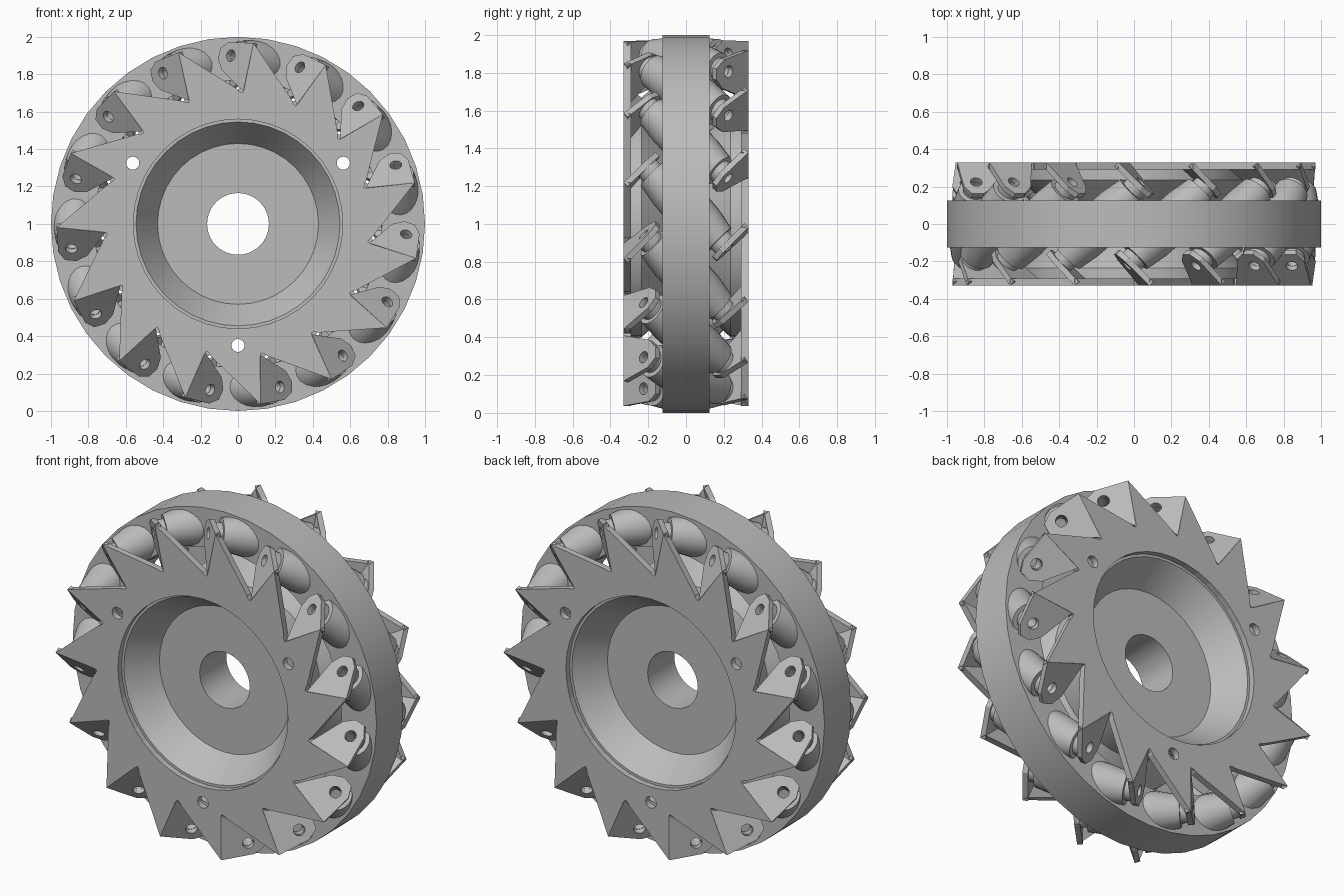
import bpy, bmesh, math
from math import cos, sin, pi, radians
from mathutils import Matrix, Vector

cube = bpy.data.objects.get("Cube")
if cube:
    bpy.data.objects.remove(cube, do_unlink=True)

COUNT = 15                      # rollers around the wheel
STEP = 2 * pi / COUNT
START = radians(270)
AXLE = 0.872                    # radius of the roller centres
PLATE_Y = -0.33                 # outer face of the front plate
CENTRE = Matrix.Translation((0, 0, 1))
FLIP = Matrix.Rotation(pi, 4, 'Z')

grey = bpy.data.materials.new("metal_grey")
grey.use_nodes = True
colour = (0.5, 0.5, 0.5, 1)
grey.diffuse_color = colour
grey.node_tree.nodes["Principled BSDF"].inputs["Base Color"].default_value = colour


def finish(bm, name):
    bmesh.ops.recalc_face_normals(bm, faces=bm.faces[:])
    mesh = bpy.data.meshes.new(name)
    bm.to_mesh(mesh)
    bm.free()
    mesh.materials.append(grey)
    return mesh


def place(mesh, name, matrix):
    ob = bpy.data.objects.new(name, mesh)
    ob.matrix_world = CENTRE @ matrix
    bpy.context.collection.objects.link(ob)
    return ob


def smooth(ob):
    bpy.ops.object.select_all(action='DESELECT')
    ob.select_set(True)
    bpy.context.view_layer.objects.active = ob
    bpy.ops.object.shade_smooth_by_angle(angle=radians(25))


def lathe(name, profile, segments):
    """Turn a closed (radius, y) profile around the y axis."""
    bm = bmesh.new()
    rings = [[bm.verts.new((r * cos(a), y, r * sin(a))) for r, y in profile]
             for a in (2 * pi * i / segments for i in range(segments))]
    n = len(profile)
    for i, ring in enumerate(rings):
        nxt = rings[(i + 1) % segments]
        for j in range(n):
            k = (j + 1) % n
            bm.faces.new((ring[j], ring[k], nxt[k], nxt[j]))
    return finish(bm, name)


def sheet(name, loops, normal, offset):
    """Fill an outline with holes and give it thickness."""
    bm = bmesh.new()
    for loop in loops:
        vs = [bm.verts.new(p) for p in loop]
        for a, b in zip(vs, vs[1:] + vs[:1]):
            bm.edges.new((a, b))
    bmesh.ops.triangle_fill(bm, use_beauty=True, use_dissolve=False,
                            edges=bm.edges[:], normal=normal)
    grown = bmesh.ops.extrude_face_region(bm, geom=bm.faces[:], use_keep_orig=True)
    moved = [v for v in grown["geom"] if isinstance(v, bmesh.types.BMVert)]
    bmesh.ops.translate(bm, verts=moved, vec=offset)
    return finish(bm, name)


def circle(radius, n, x=0, z=0):
    return [(x + radius * cos(2 * pi * i / n), z + radius * sin(2 * pi * i / n))
            for i in range(n)]


def turn(p, a):
    return (p[0] * cos(a) - p[1] * sin(a), p[0] * sin(a) + p[1] * cos(a))


# Outer ring
ring = lathe("outer_ring", [(1, -0.125), (1, 0.125), (0.77, 0.125), (0.77, -0.125)], 40)
smooth(place(ring, "outer_ring", Matrix()))

# Hub with a dished recess on both sides
half = [(0.165, -0.125), (0.43, -0.125), (0.545, -0.295), (0.6, -0.295),
        (0.6, -0.235), (0.47, -0.1)]
hub = lathe("hub", half + [(r, -y) for r, y in reversed(half)], 40)
smooth(place(hub, "hub", Matrix()))

# Toothed side plates with three bolt holes
tooth = [(0.695, -0.151), (0.707, -0.145), (0.963, 0.12), (0.71, 0.118), (0.69, 0.122)]
outline = [turn(p, START + STEP * i) for i in range(COUNT) for p in tooth]
loops = [outline, circle(0.56, 40)]
for i in range(3):
    x, z = turn((0.65, 0), START + i * 2 * pi / 3)
    loops.append(circle(0.035, 16, x, z))
loops = [[(x, PLATE_Y, z) for x, z in loop] for loop in loops]
plate = sheet("side_plate", loops, Vector((0, -1, 0)), (0, 0.038, 0))
place(plate, "front_plate", Matrix())
place(plate, "back_plate", FLIP)

# Bent flaps that carry the roller pins
BEND = 0.12
SLANT = BEND - PLATE_Y
flap = [(0.7, BEND), (0.785, 0.255), (0.84, 0.288), (0.9, 0.288), (0.94, 0.25), (0.963, BEND)]
pin_hole = [(AXLE + r, SLANT / 2 + t / math.sqrt(2)) for r, t in circle(0.032, 16)]
loops = [[(r, t - SLANT, t) for r, t in loop] for loop in (flap, pin_hole)]
flap_mesh = sheet("flap", loops, Vector((0, -1, 1)).normalized(), (0, 0.022, -0.022))

# Barrel roller with a bore and end collars
side = [(0.03, -0.288), (0.065, -0.288), (0.065, -0.25), (0.09, -0.25), (0.113, -0.13)]
roller_mesh = lathe("roller", side + [(0.124, 0)] + [(r, -y) for r, y in reversed(side)], 24)
tilt = Matrix.Translation((AXLE, 0, 0)) @ Matrix.Rotation(radians(-45), 4, 'X')

for i in range(COUNT):
    spin = Matrix.Rotation(-(START + STEP * i), 4, 'Y')
    place(flap_mesh, f"front_flap_{i + 1}", spin)
    place(flap_mesh, f"back_flap_{i + 1}", FLIP @ spin)
    roller = place(roller_mesh, f"roller_{i + 1}", spin @ tilt)
    if i == 0:
        first_roller = roller
bpy.context.view_layer.update()
smooth(first_roller)
